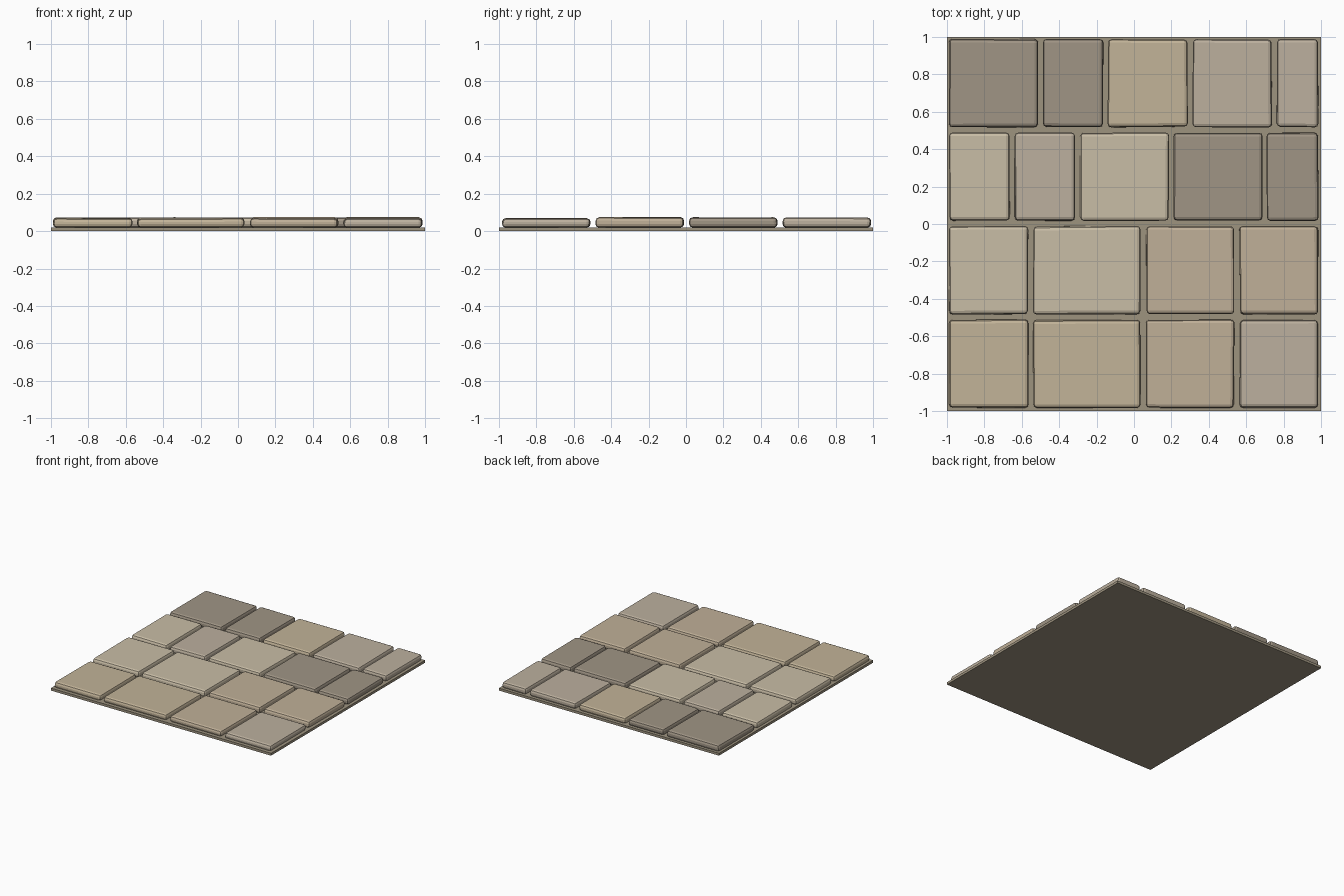
import bpy, bmesh, random

if "Cube" in bpy.data.objects:
    bpy.data.objects.remove(bpy.data.objects["Cube"])

random.seed(4)


def material(name, hex_code):
    m = bpy.data.materials.new(name)
    rgb = [int(hex_code[i:i + 2], 16) / 255 for i in (0, 2, 4)]
    lin = [((c + 0.055) / 1.055) ** 2.4 for c in rgb]
    m.diffuse_color = (*lin, 1)
    m.use_nodes = True
    m.node_tree.nodes["Principled BSDF"].inputs["Base Color"].default_value = m.diffuse_color
    return m


def block(name, x0, x1, y0, y1, z0, z1, mat, bevel=0, jitter=0):
    bm = bmesh.new()
    bmesh.ops.create_cube(bm, size=1)
    for v in bm.verts:
        top = v.co.z > 0
        v.co.x = x1 if v.co.x > 0 else x0
        v.co.y = y1 if v.co.y > 0 else y0
        v.co.z = z1 if top else z0
        # slightly uneven, hand-cut corners
        v.co.x += random.uniform(-jitter, jitter)
        v.co.y += random.uniform(-jitter, jitter)
        if top:
            v.co.z += random.uniform(-jitter, jitter) * 0.5
    if bevel:
        bmesh.ops.bevel(bm, geom=bm.edges[:], offset=bevel, segments=2,
                        profile=0.5, affect='EDGES')
    bmesh.ops.recalc_face_normals(bm, faces=bm.faces[:])
    mesh = bpy.data.meshes.new(name)
    bm.to_mesh(mesh)
    bm.free()
    mesh.materials.append(mat)
    ob = bpy.data.objects.new(name, mesh)
    bpy.context.collection.objects.link(ob)
    return ob


mats = {
    "D": material("dark_stone", "a09585"),
    "T": material("tan_stone", "c2b398"),
    "G": material("grey_stone", "bcb09e"),
    "L": material("light_stone", "c9bda6"),
    "P": material("pink_stone", "c0b098"),
}

# mortar bed
block("mortar_base", -1, 1, -1, 1, 0, 0.02, material("mortar", "9d937f"))

# rows: y range, top height, stones as (left, right, colour)
rows = [
    (-0.983, -0.513, 0.068, [(-0.988, -0.565, "T"), (-0.538, 0.035, "T"),
                             (0.065, 0.535, "P"), (0.565, 0.985, "G")]),
    (-0.483, -0.013, 0.074, [(-0.988, -0.565, "L"), (-0.538, 0.035, "L"),
                             (0.065, 0.535, "P"), (0.565, 0.985, "P")]),
    (0.018, 0.488, 0.073, [(-0.988, -0.665, "L"), (-0.637, -0.315, "G"),
                           (-0.288, 0.187, "L"), (0.212, 0.685, "D"),
                           (0.71, 0.985, "D")]),
    (0.518, 0.988, 0.072, [(-0.988, -0.515, "D"), (-0.488, -0.165, "D"),
                           (-0.14, 0.287, "T"), (0.313, 0.737, "G"),
                           (0.763, 0.985, "G")]),
]

# paving stones
for r, (y0, y1, top, stones) in enumerate(rows, 1):
    for s, (x0, x1, c) in enumerate(stones, 1):
        block(f"paving_stone_{r}_{s}", x0, x1, y0, y1, 0.019, top,
              mats[c], bevel=0.019, jitter=0.003)
